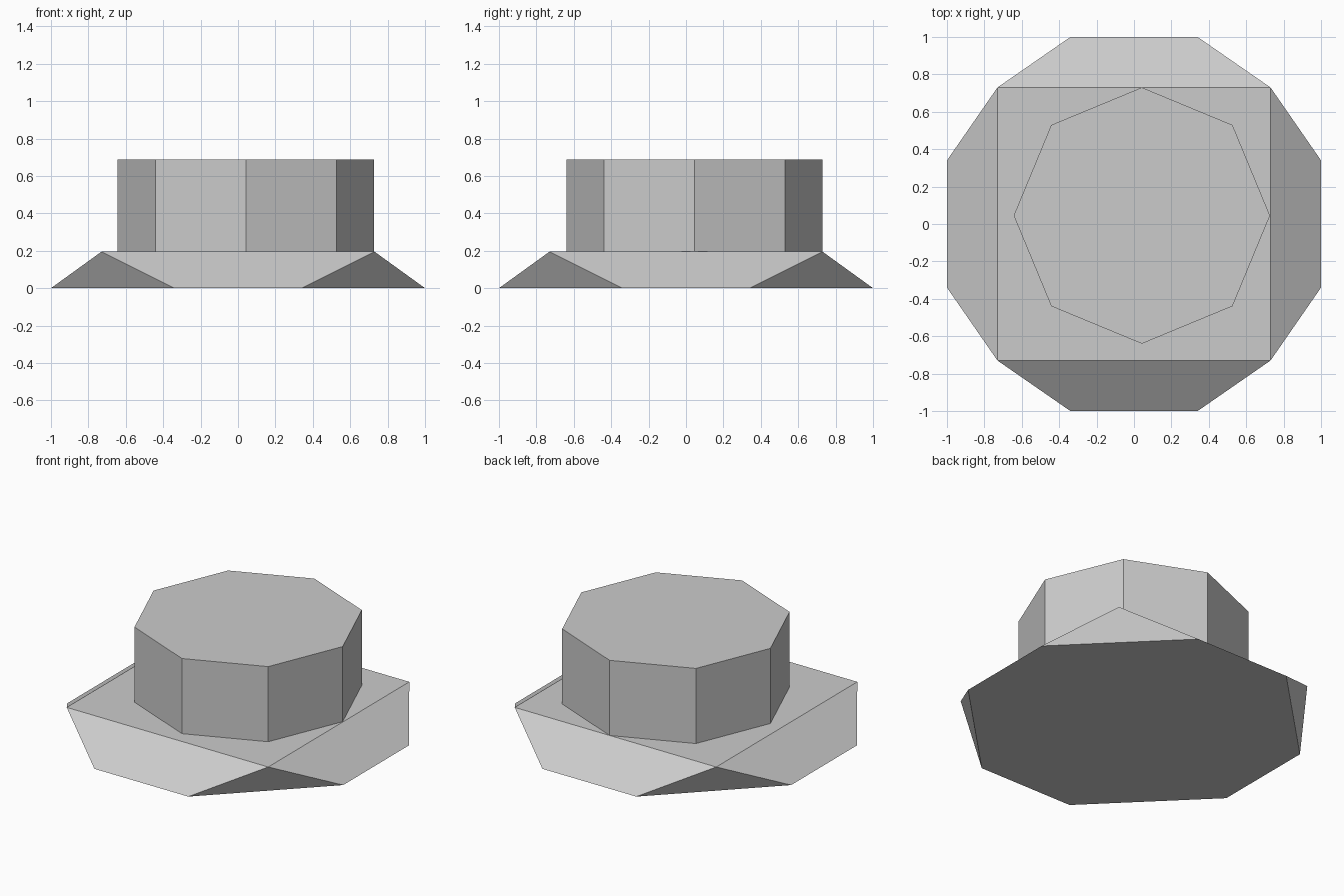
import bpy, bmesh
from math import cos, sin, tau

if "Cube" in bpy.data.objects:
    bpy.data.objects.remove(bpy.data.objects["Cube"])


def add_object(name, bm):
    bmesh.ops.recalc_face_normals(bm, faces=bm.faces[:])
    mesh = bpy.data.meshes.new(name)
    bm.to_mesh(mesh)
    bm.free()
    obj = bpy.data.objects.new(name, mesh)
    bpy.context.collection.objects.link(obj)
    return obj


BASE_TOP = 0.195
TOP = 0.687

# Base: octagonal foot tapering to a square top with overhanging corners
bm = bmesh.new()
foot, square = [], []
half, short = 0.73, 0.34
for k in range(4):
    c, s = round(cos(k * tau / 4)), round(sin(k * tau / 4))
    turn = lambda x, y, z: bm.verts.new((x * c - y * s, x * s + y * c, z))
    foot += [turn(1, -short, 0), turn(1, short, 0)]
    square.append(turn(half, half, BASE_TOP))
bm.faces.new(foot)
bm.faces.new(square)
for k in range(4):
    a, b, nxt = foot[2 * k], foot[2 * k + 1], foot[(2 * k + 2) % 8]
    bm.faces.new((a, b, square[k], square[k - 1]))
    bm.faces.new((b, nxt, square[k]))
add_object("base", bm)

# Head: slightly off-centre octagonal prism
bm = bmesh.new()
ring = [bm.verts.new((0.042 + 0.685 * cos(i * tau / 8),
                      0.045 + 0.685 * sin(i * tau / 8), BASE_TOP)) for i in range(8)]
bottom = bm.faces.new(ring)
ext = bmesh.ops.extrude_face_region(bm, geom=[bottom], use_keep_orig=True)
bmesh.ops.translate(bm, vec=(0, 0, TOP - BASE_TOP),
                    verts=[g for g in ext["geom"] if isinstance(g, bmesh.types.BMVert)])
add_object("head", bm)
